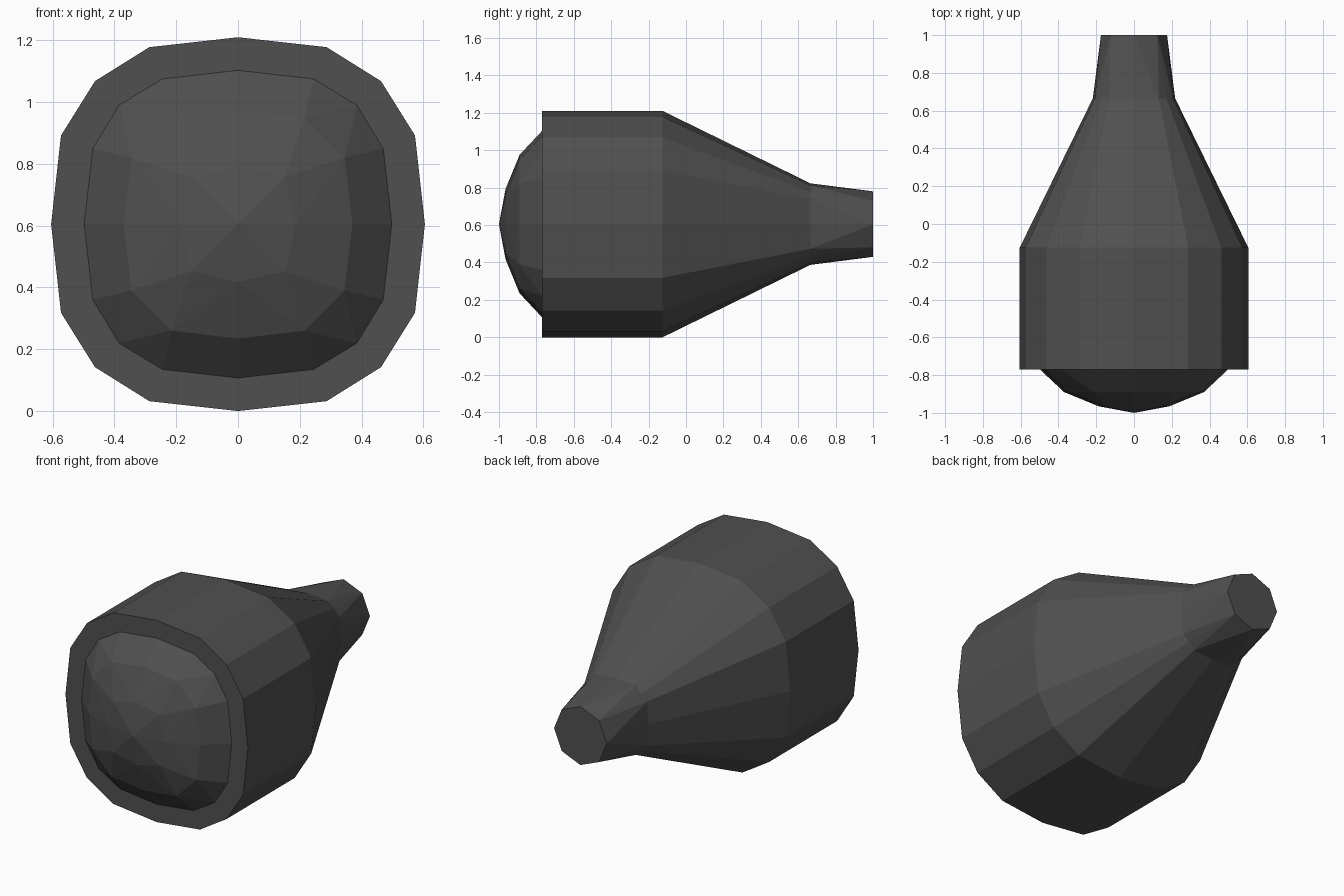
import bpy, bmesh

if "Cube" in bpy.data.objects:
    bpy.data.objects.remove(bpy.data.objects["Cube"])

CZ = 0.605
mat = bpy.data.materials.new("dark_grey")
mat.diffuse_color = (0.08, 0.08, 0.08, 1)
mat.use_nodes = True
mat.node_tree.nodes["Principled BSDF"].inputs["Base Color"].default_value = mat.diffuse_color


def ring(points):
    """Turn one quadrant of (x, z) points into a full ring."""
    out = []
    for k in range(4):
        for a, b in points:
            for _ in range(k):
                a, b = -b, a
            out.append((a, b))
    return out


def finish(name, bm):
    bmesh.ops.recalc_face_normals(bm, faces=bm.faces[:])
    mesh = bpy.data.meshes.new(name)
    bm.to_mesh(mesh)
    bm.free()
    mesh.materials.append(mat)
    bpy.context.collection.objects.link(bpy.data.objects.new(name, mesh))


# Housing: rounded-square barrel, taper and neck ending in an octagon
barrel = ring([(.605, 0), (.573, .287), (.463, .463), (.287, .573)])
rim = ring([(.498, 0), (.47, .245), (.385, .385), (.245, .47)])
neck = ring([(.218, 0), (.207, .132), (.171, .171), (.132, .207)])
tip = ring([(.175, 0), (.124, .124)])

bm = bmesh.new()


def row(y, pts):
    return [bm.verts.new((x, y, z + CZ)) for x, z in pts]


rows = [row(-.77, rim), row(-.77, barrel), row(-.125, barrel), row(.665, neck)]
for r0, r1 in zip(rows, rows[1:]):
    for i in range(16):
        j = (i + 1) % 16
        bm.faces.new((r0[i], r0[j], r1[j], r1[i]))

# Neck triangles: sixteen sides narrowing to eight
n, t = rows[-1], row(1, tip)
for k in range(4):
    a, b, c, d, e = (n[(4 * k + i) % 16] for i in range(5))
    p, q, r = (t[(2 * k + i) % 8] for i in range(3))
    for tri in ((a, b, p), (b, q, p), (b, c, q), (c, d, q), (d, r, q), (d, e, r)):
        bm.faces.new(tri)
bm.faces.new(t)
finish("housing", bm)

# Domed front lens: faceted hull over shrinking rings
dome = [(-.77, rim),
        (-.89, ring([(.37, 0), (.345, .215), (.215, .345)])),
        (-.965, ring([(.187, 0), (.152, .152)])),
        (-1, [(0, 0)])]
bm = bmesh.new()
for y, pts in dome:
    row(y, pts)
bmesh.ops.convex_hull(bm, input=bm.verts[:])
back = [f for f in bm.faces if all(v.co.y > -.771 for v in f.verts)]
bmesh.ops.delete(bm, geom=back, context='FACES')
finish("lens_dome", bm)
